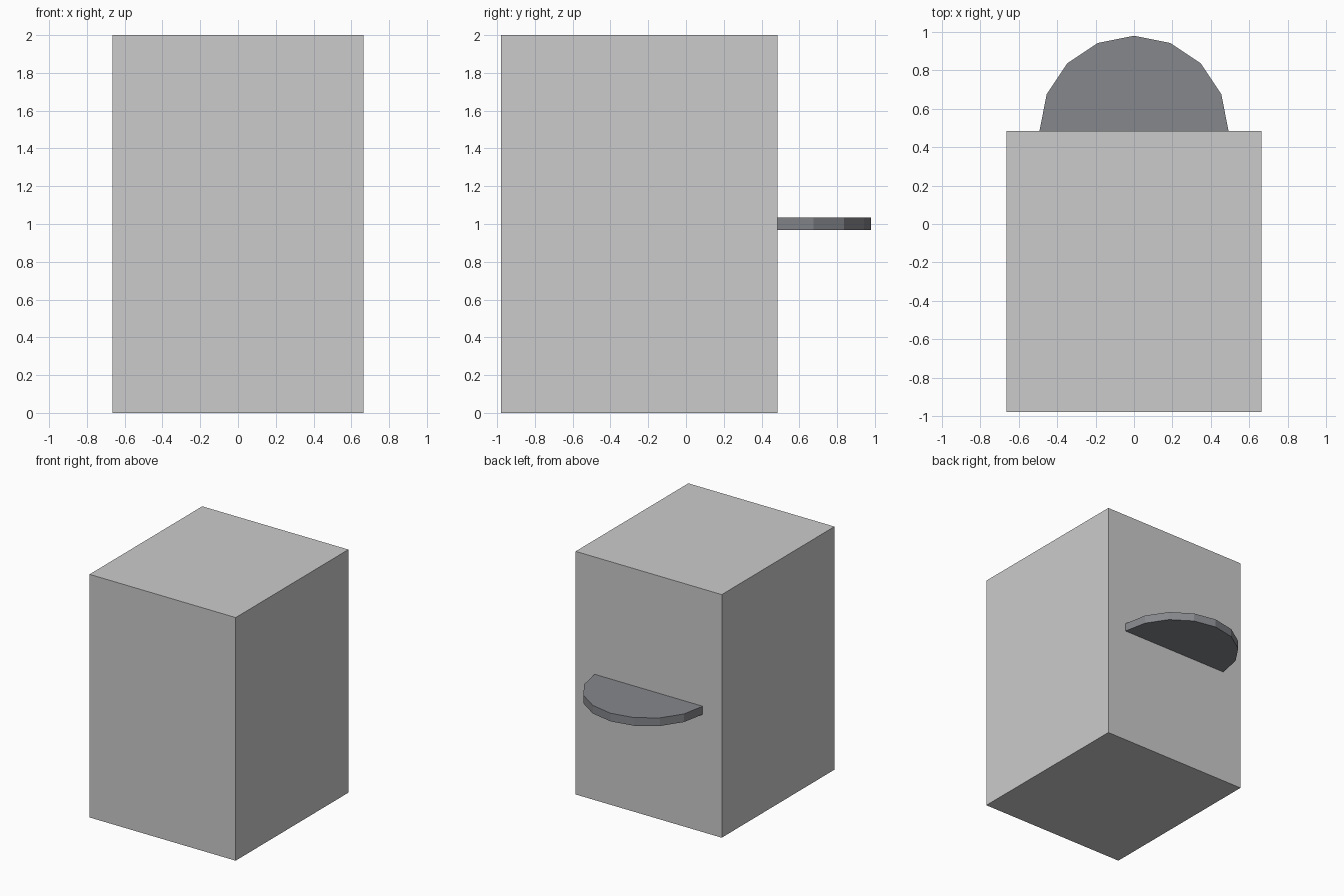
import bpy, bmesh
from math import pi, cos, sin

if "Cube" in bpy.data.objects:
    bpy.data.objects.remove(bpy.data.objects["Cube"])

BACK = 0.485  # y of the cabinet's back face


def extruded(name, outline, z0, z1):
    """Flat-shaded prism from a counter-clockwise xy outline."""
    bm = bmesh.new()
    face = bm.faces.new([bm.verts.new((x, y, z0)) for x, y in outline])
    up = bmesh.ops.extrude_face_region(bm, geom=[face])["geom"]
    verts = [g for g in up if isinstance(g, bmesh.types.BMVert)]
    bmesh.ops.translate(bm, verts=verts, vec=(0, 0, z1 - z0))
    bmesh.ops.recalc_face_normals(bm, faces=bm.faces)
    mesh = bpy.data.meshes.new(name)
    bm.to_mesh(mesh)
    bm.free()
    obj = bpy.data.objects.new(name, mesh)
    bpy.context.collection.objects.link(obj)
    return obj


# Main block
w, front = 0.665, -0.98
extruded("cabinet_body", [(-w, front), (w, front), (w, BACK), (-w, BACK)], 0, 2)

# Half-round ledge on the back: half of a 16-sided disc
r = 0.492
arc = [(r * cos(i * pi / 8), BACK + 0.003 + r * sin(i * pi / 8)) for i in range(9)]
arc[0], arc[-1] = (r, BACK), (-r, BACK)
ledge = extruded("half_round_ledge", arc, 0.968, 1.035)

# Dark grey colour
dark = bpy.data.materials.new("dark_grey")
dark.diffuse_color = (0.24, 0.245, 0.265, 1)
dark.use_nodes = True
dark.node_tree.nodes["Principled BSDF"].inputs["Base Color"].default_value = dark.diffuse_color
ledge.data.materials.append(dark)
